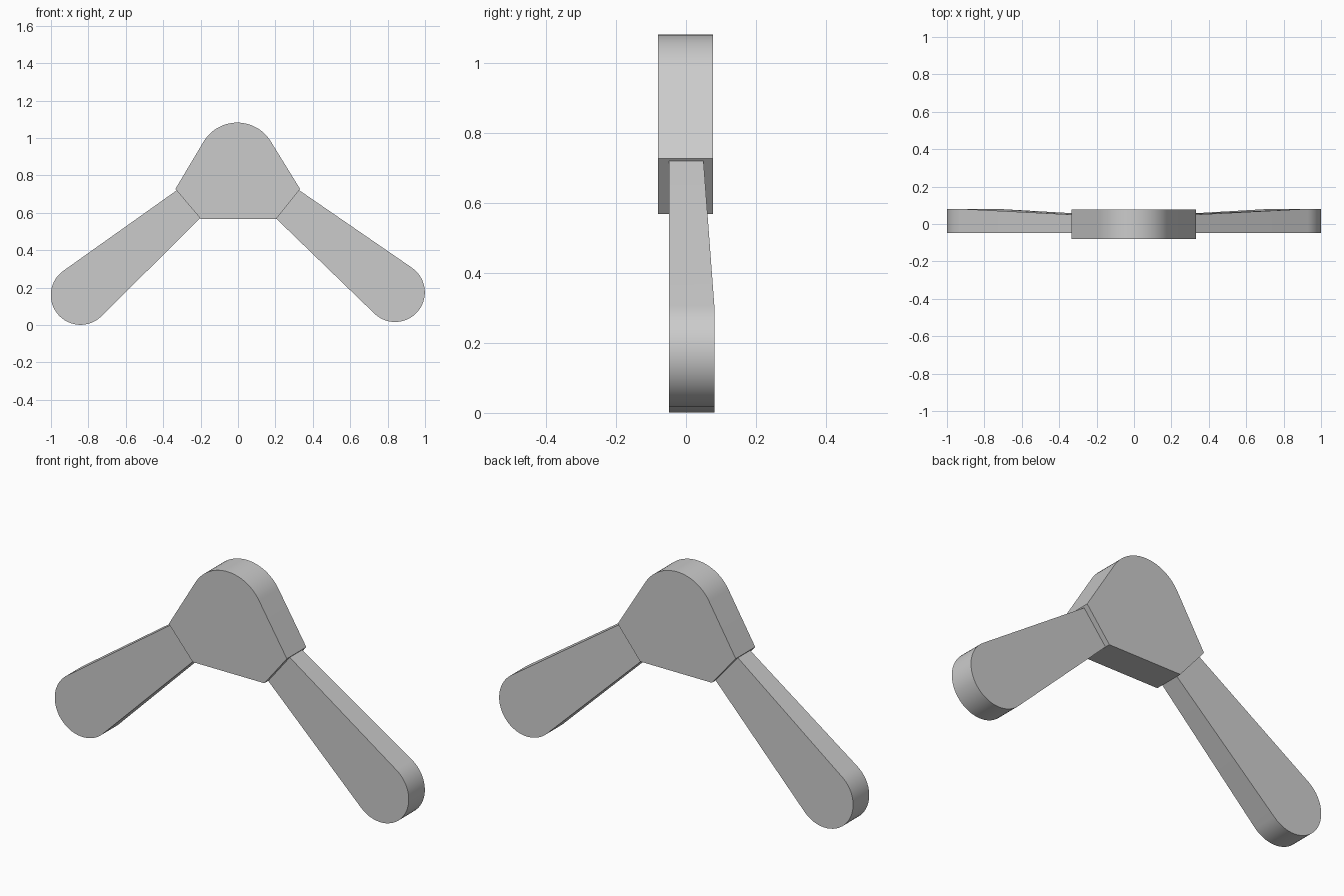
import bpy, bmesh
from math import radians, cos, sin

if "Cube" in bpy.data.objects:
    bpy.data.objects.remove(bpy.data.objects["Cube"])

grey = bpy.data.materials.new("light_grey")
grey.use_nodes = True
colour = (0.6, 0.6, 0.6, 1)
grey.diffuse_color = colour
grey.node_tree.nodes["Principled BSDF"].inputs["Base Color"].default_value = colour


def arc(cx, cz, r, start, end, steps=28):
    angles = [radians(start + (end - start) * i / steps) for i in range(steps + 1)]
    return [(cx + r * cos(a), cz + r * sin(a)) for a in angles]


def slab(name, outline, front, back):
    """Closed slab from an x-z outline; back(x, z) gives the rear depth."""
    bm = bmesh.new()
    near = [bm.verts.new((x, front, z)) for x, z in outline]
    far = [bm.verts.new((x, back(x, z), z)) for x, z in outline]
    bm.faces.new(near)
    bm.faces.new(far[::-1])
    n = len(outline)
    for i in range(n):
        j = (i + 1) % n
        bm.faces.new((near[i], far[i], far[j], near[j]))
    bmesh.ops.recalc_face_normals(bm, faces=bm.faces)
    mesh = bpy.data.meshes.new(name)
    bm.to_mesh(mesh)
    bm.free()
    mesh.materials.append(grey)
    obj = bpy.data.objects.new(name, mesh)
    bpy.context.collection.objects.link(obj)
    bpy.ops.object.select_all(action="DESELECT")
    obj.select_set(True)
    bpy.context.view_layer.objects.active = obj
    bpy.ops.object.shade_smooth_by_angle(angle=radians(25))


# Central hub with a domed top
hub = [(-0.2, 0.568), (0.205, 0.568), (0.332, 0.727)]
hub += arc(-0.004, 0.872, 0.21, 31, 149) + [(-0.335, 0.727)]
slab("hub", hub, -0.08, lambda x, z: 0.077)


# Arms, thickening at the back toward their rounded tips
def arm_back(x, z):
    return 0.05 if abs(x) < 0.4 else 0.081


for name, side, tip_x, tip_z in (("left_arm", 1, 0.84, 0.175), ("right_arm", -1, 0.842, 0.16)):
    outline = [(0.325, 0.722), (0.198, 0.575)] + arc(tip_x, tip_z, 0.159, -134, 56)
    slab(name, [(side * x, z) for x, z in outline], -0.049, arm_back)
